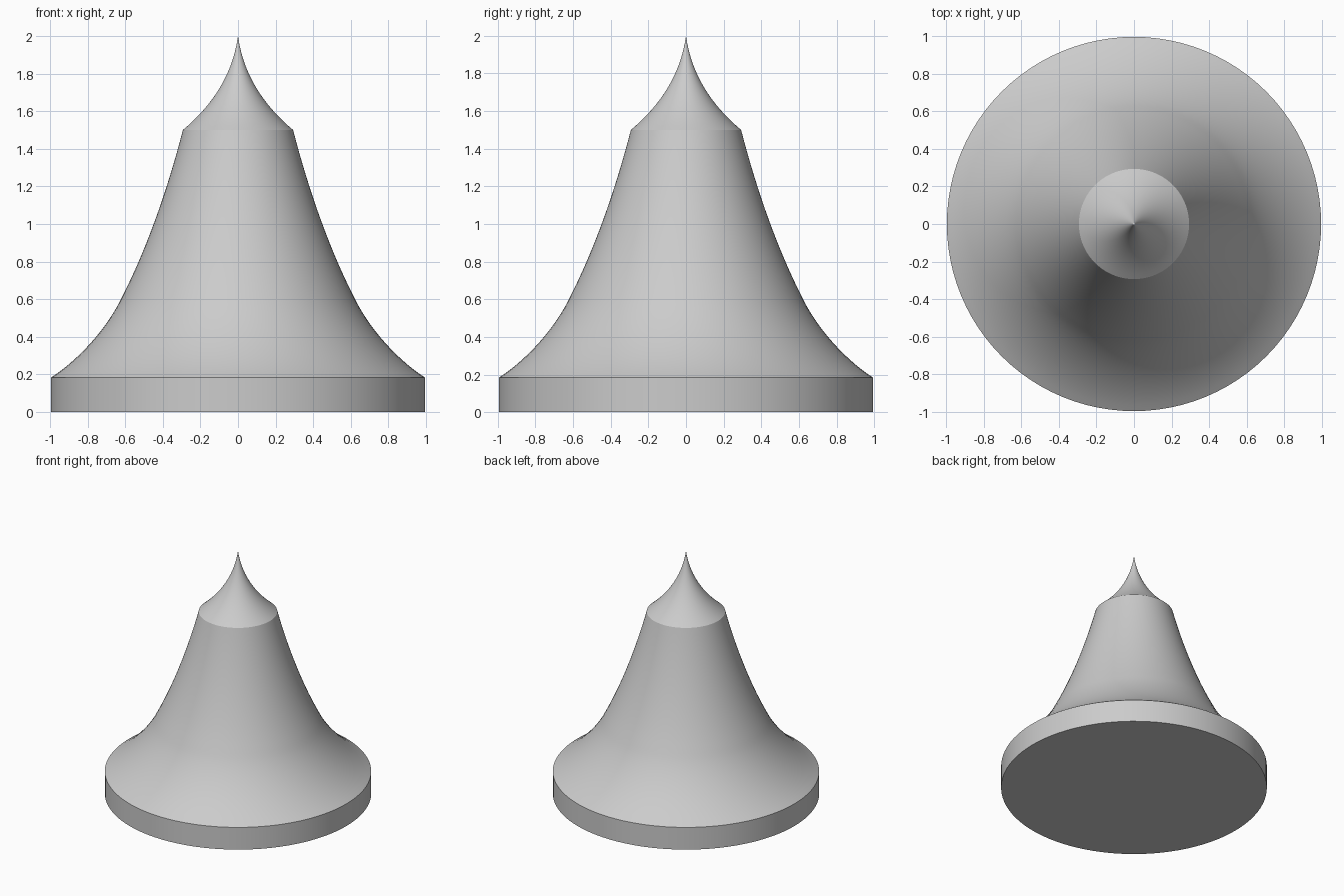
import bpy, bmesh, math
from mathutils import Vector
from mathutils.geometry import interpolate_bezier

cube = bpy.data.objects.get("Cube")
if cube:
    bpy.data.objects.remove(cube, do_unlink=True)

SEGMENTS = 96

grey = bpy.data.materials.new("plain grey")
grey.use_nodes = True
colour = (0.6, 0.6, 0.6, 1)
grey.diffuse_color = colour
grey.node_tree.nodes["Principled BSDF"].inputs["Base Color"].default_value = colour


def curve(start, handle_a, handle_b, end, steps=16):
    """Bezier profile given as (radius, height) pairs."""
    pts = [Vector((r, 0, z)) for r, z in (start, handle_a, handle_b, end)]
    return [(p.x, p.z) for p in interpolate_bezier(*pts, steps)]


def lathe(name, profile):
    """Spin a (radius, height) profile around the z axis."""
    bm = bmesh.new()
    verts = [bm.verts.new((r, 0, z)) for r, z in profile]
    edges = [bm.edges.new(pair) for pair in zip(verts, verts[1:])]
    bmesh.ops.spin(bm, geom=verts + edges, cent=(0, 0, 0), axis=(0, 0, 1),
                   angle=math.tau, steps=SEGMENTS, use_merge=True)
    bmesh.ops.remove_doubles(bm, verts=bm.verts, dist=0.0001)
    bmesh.ops.recalc_face_normals(bm, faces=bm.faces)
    # Open shells need their normals checked against the outward direction
    if sum(f.normal.dot(f.calc_center_median() * Vector((1, 1, 0))) for f in bm.faces) < 0:
        bmesh.ops.reverse_faces(bm, faces=bm.faces)
    mesh = bpy.data.meshes.new(name)
    bm.to_mesh(mesh)
    bm.free()
    mesh.materials.append(grey)
    obj = bpy.data.objects.new(name, mesh)
    bpy.context.collection.objects.link(obj)
    bpy.ops.object.select_all(action='DESELECT')
    obj.select_set(True)
    bpy.context.view_layer.objects.active = obj
    bpy.ops.object.shade_smooth_by_angle(angle=math.radians(30))
    return obj


RIM = (0.995, 0.183)
WAIST = (0.615, 0.615)
SHOULDER = (0.293, 1.5)

# Flat disc at the bottom, closed underneath
lathe("base_disc", [(0, 0), (RIM[0], 0), RIM])

# Flared bell-shaped body
flare = curve(RIM, (0.83, 0.29), (0.685, 0.465), WAIST)
neck = curve(WAIST, (0.48, 0.88), (0.37, 1.2), SHOULDER)
lathe("bell_body", flare + neck[1:])

# Concave pointed tip
lathe("spire_tip", curve(SHOULDER, (0.15, 1.62), (0.03, 1.78), (0, 2)))
